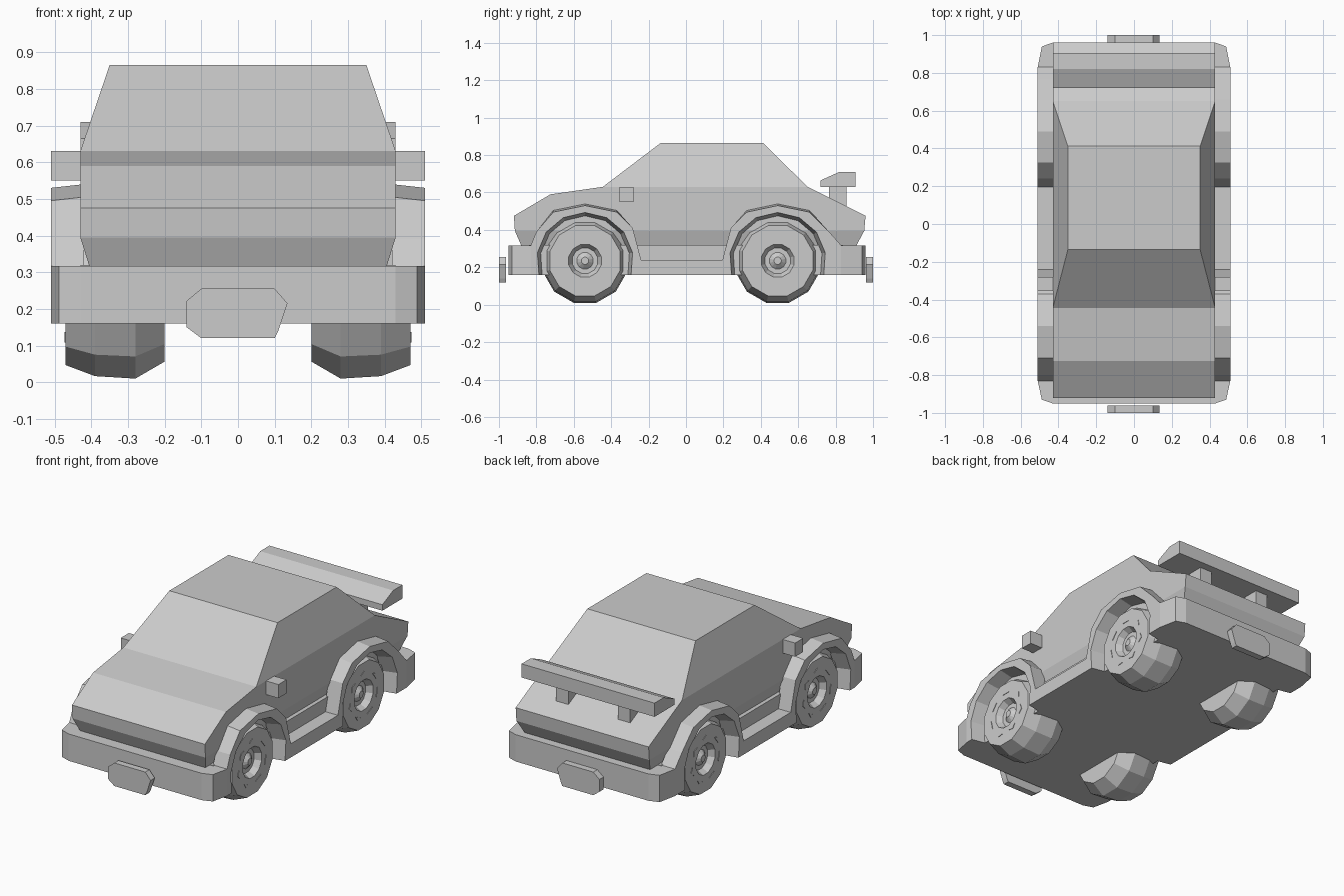
import bpy, bmesh
from math import sin, cos, pi

if "Cube" in bpy.data.objects:
    bpy.data.objects.remove(bpy.data.objects["Cube"])


def loft(name, loops, mirror=False):
    """Solid through matching closed loops of 3D points, capped at both ends."""
    bm = bmesh.new()
    rings = [[bm.verts.new(p) for p in loop] for loop in loops]
    n = len(rings[0])
    for a, b in zip(rings, rings[1:]):
        for i in range(n):
            j = (i + 1) % n
            bm.faces.new((a[i], a[j], b[j], b[i]))
    bm.faces.new(rings[0])
    bm.faces.new(rings[-1])
    bmesh.ops.recalc_face_normals(bm, faces=bm.faces)
    me = bpy.data.meshes.new(name)
    bm.to_mesh(me)
    bm.free()
    ob = bpy.data.objects.new(name, me)
    bpy.context.collection.objects.link(ob)
    if mirror:
        ob.modifiers.new("Mirror", 'MIRROR')
    return ob


def side(profile, x):
    return [(x, y, z) for y, z in profile]


def rect(x, y0, y1, z):
    return [(-x, y0, z), (x, y0, z), (x, y1, z), (-x, y1, z)]


def box(name, x0, x1, y0, y1, z0, z1, mirror=False):
    p = [(y0, z0), (y1, z0), (y1, z1), (y0, z1)]
    return loft(name, [side(p, x0), side(p, x1)], mirror)


# Body: wedge-shaped shell, tapered sill and cabin
shell = [(-0.915, 0.395), (-0.92, 0.475), (-0.725, 0.59), (-0.445, 0.63),
         (0.65, 0.63), (0.96, 0.475), (0.953, 0.395)]
loft("body_shell", [side(shell, -0.43), side(shell, 0.43)])
loft("body_sill", [rect(0.405, -0.88, 0.91, 0.315), rect(0.43, -0.915, 0.953, 0.395)])
loft("cabin", [rect(0.43, -0.445, 0.65, 0.63), rect(0.35, -0.135, 0.412, 0.865)])
box("floor_pan", -0.43, 0.43, -0.84, 0.84, 0.16, 0.32)

# Bumpers with chamfered corners
for name, ya, yb, yc in (("front_bumper", -0.83, -0.93, -0.95), ("rear_bumper", 0.83, 0.94, 0.96)):
    plan = [(-0.51, ya), (-0.488, yb), (-0.43, yc), (0.43, yc), (0.488, yb), (0.51, ya)]
    loft(name, [[(x, y, z) for x, y in plan] for z in (0.16, 0.317)])

# Side panels: flared wheel arches joined by a skirt
WHEELS = (("front", -0.54), ("rear", 0.49))
CZ = 0.235


def panel(x, radius, drop):
    top = [(-0.83, 0.317), (-0.80, 0.39), (-0.71, 0.505 - drop), (-0.54, 0.54 - drop),
           (-0.37, 0.505 - drop), (-0.285, 0.41), (-0.24, 0.24),
           (0.195, 0.24), (0.24, 0.41), (0.325, 0.505 - drop), (0.49, 0.54 - drop),
           (0.66, 0.505 - drop), (0.765, 0.39), (0.83, 0.317), (0.83, 0.16)]
    pts = top[:]
    for _, cy in reversed(WHEELS):
        for k in range(9):
            a = -0.3 + k * (pi + 0.6) / 8
            z = CZ + radius * sin(a)
            pts.append((cy + radius * cos(a), 0.16 if k in (0, 8) else z))
    pts.append((-0.83, 0.16))
    return side(pts, x)


loft("side_panel", [panel(0.42, 0.238, 0), panel(0.51, 0.258, 0.01)], True)

# Wheels: faceted tyres with a recessed hub and small rim studs
N = 12
TYRE = [(0.20, 0.185), (0.28, 0.233), (0.39, 0.226), (0.47, 0.195),
        (0.47, 0.09), (0.435, 0.07), (0.435, 0.045), (0.455, 0.02)]
for end, cy in WHEELS:
    loft(end + "_wheel", [[(x, cy + r * cos(2 * pi * (i + 0.5) / N), CZ + r * sin(2 * pi * (i + 0.5) / N))
                           for i in range(N)] for x, r in TYRE], True)
    for k in range(7):
        a = pi / 2 + k * 2 * pi / 7
        tri = [(cy + r * cos(a + d), CZ + r * sin(a + d))
               for r, d in ((0.125, -0.22), (0.125, 0.22), (0.14, 0))]
        loft(f"{end}_rim_stud", [side(tri, 0.465), side(tri, 0.473)], True)

# Door mirrors
box("door_mirror", 0.42, 0.51, -0.355, -0.28, 0.55, 0.63, True)

# Rear spoiler on two posts
wing = [(0.72, 0.63), (0.905, 0.63), (0.905, 0.71), (0.82, 0.71), (0.72, 0.665)]
loft("spoiler_wing", [side(wing, -0.43), side(wing, 0.43)])
box("spoiler_post", 0.16, 0.24, 0.765, 0.858, 0.50, 0.635, True)

# Plates front and back
plate = [(-0.10, 0.12), (0.10, 0.12), (0.11, 0.14), (0.135, 0.215),
         (0.10, 0.255), (-0.10, 0.255), (-0.14, 0.222), (-0.14, 0.15)]
for name, y0, y1 in (("front_plate", -1.0, -0.962), ("rear_plate", 0.962, 1.0)):
    loft(name, [[(x, y, z) for x, z in plate] for y in (y0, y1)])
